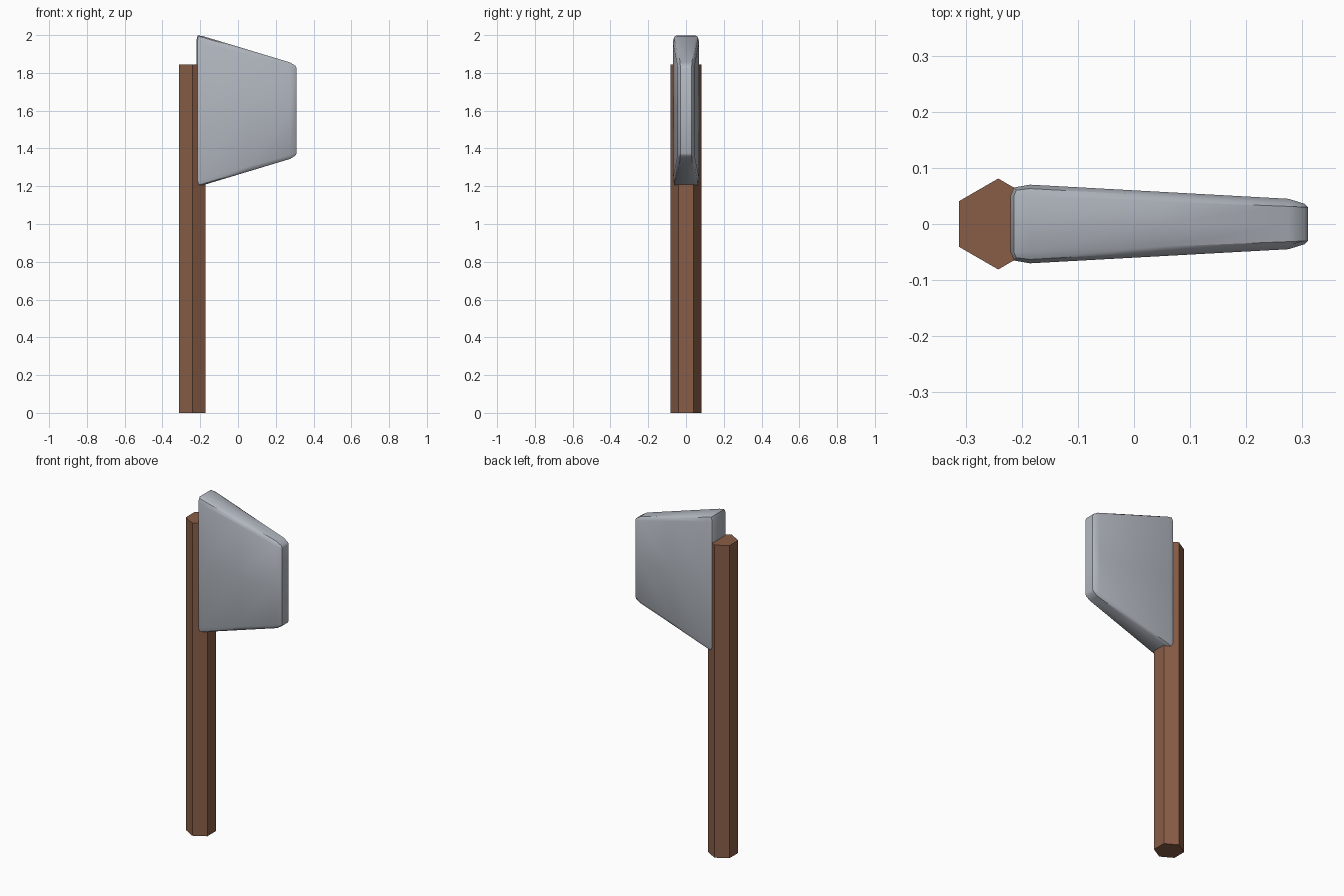
import bpy, bmesh, math

if "Cube" in bpy.data.objects:
    bpy.data.objects.remove(bpy.data.objects["Cube"])


def material(name, rgb):
    m = bpy.data.materials.new(name)
    m.diffuse_color = (*rgb, 1)
    m.use_nodes = True
    m.node_tree.nodes["Principled BSDF"].inputs["Base Color"].default_value = m.diffuse_color
    return m


wood = material("brown wood", (0.25, 0.11, 0.062))
steel = material("grey steel", (0.45, 0.48, 0.53))

# Handle: hexagonal pole with corners toward front and back
bpy.ops.mesh.primitive_cylinder_add(vertices=6, radius=0.081, depth=1.845,
                                    location=(-0.242, 0, 0.9225))
handle = bpy.context.object
handle.name = "handle"
handle.data.materials.append(wood)

# Blade: tapered block, its edges and corners drawn in so the faces swell softly
X0, X1, MID_Z = -0.22, 0.31, 1.6
PULL = (0.006, 0.007, 0.007)
cuts = ([-1, -0.87, 0, 0.87, 1], [-1, -0.7, 0, 0.7, 1], [-1, -0.92, 0, 0.92, 1])


def blade_point(u, v, w):
    t = (u + 1) / 2
    half = ((X1 - X0) / 2, 0.072 - 0.029 * t, 0.405 - 0.16 * t)
    sides = sum(abs(c) == 1 for c in (u, v, w))
    p = [c * h for c, h in zip((u, v, w), half)]
    for i, c in enumerate((u, v, w)):
        if abs(c) == 1:
            p[i] -= c * PULL[i] * (0, 0, 1, 1.7)[sides]
    return p[0] + (X0 + X1) / 2, p[1], p[2] + MID_Z


bm = bmesh.new()
for axis in range(3):
    a, b = (axis + 1) % 3, (axis + 2) % 3
    for side in (-1, 1):
        grid = []
        for ca in cuts[a]:
            row = []
            for cb in cuts[b]:
                c = [0, 0, 0]
                c[axis], c[a], c[b] = side, ca, cb
                row.append(bm.verts.new(blade_point(*c)))
            grid.append(row)
        for i in range(len(grid) - 1):
            for j in range(len(grid[0]) - 1):
                bm.faces.new((grid[i][j], grid[i + 1][j],
                              grid[i + 1][j + 1], grid[i][j + 1]))
bmesh.ops.remove_doubles(bm, verts=bm.verts[:], dist=1e-5)
bmesh.ops.recalc_face_normals(bm, faces=bm.faces[:])
mesh = bpy.data.meshes.new("blade")
bm.to_mesh(mesh)
bm.free()
blade = bpy.data.objects.new("blade", mesh)
bpy.context.collection.objects.link(blade)
mesh.materials.append(steel)
bpy.ops.object.select_all(action='DESELECT')
blade.select_set(True)
bpy.context.view_layer.objects.active = blade
bpy.ops.object.shade_smooth_by_angle(angle=math.radians(35))
